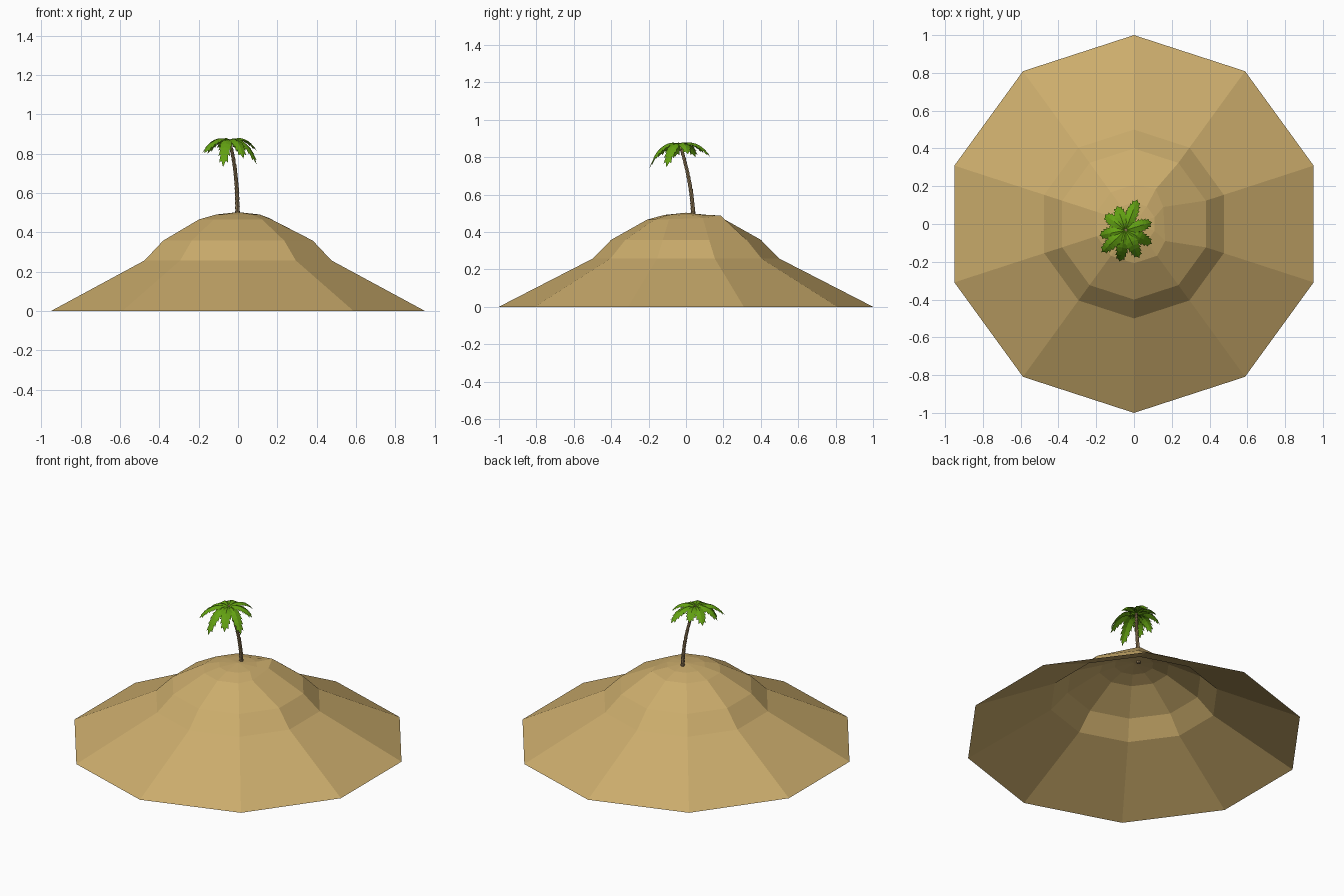
import bpy, bmesh, math
from mathutils import Vector

if "Cube" in bpy.data.objects:
    bpy.data.objects.remove(bpy.data.objects["Cube"])


def material(name, rgb):
    m = bpy.data.materials.new(name)
    m.diffuse_color = (*rgb, 1)
    m.use_nodes = True
    m.node_tree.nodes["Principled BSDF"].inputs["Base Color"].default_value = m.diffuse_color
    return m


SAND = material("sand", (0.60, 0.415, 0.15))
BARK = material("bark", (0.34, 0.235, 0.115))
LEAF = material("leaf_green", (0.125, 0.36, 0.006))


def finish(bm, name, mat):
    me = bpy.data.meshes.new(name)
    bm.to_mesh(me)
    bm.free()
    me.materials.append(mat)
    ob = bpy.data.objects.new(name, me)
    bpy.context.collection.objects.link(ob)
    return ob


def bridge(bm, a, b):
    n = len(a)
    for i in range(n):
        bm.faces.new((a[i], a[(i + 1) % n], b[(i + 1) % n], b[i]))


# Sand hill: open ten-sided shell, slightly uneven near the top
bm = bmesh.new()
rings = []
for r, z in ((1, 0), (0.5, 0.257), (0.4, 0.358), (0.208, 0.466), (0.115, 0.491)):
    ring = []
    for k in range(10):
        a = math.radians(18 + 36 * k)
        ring.append(bm.verts.new((r * math.cos(a), r * math.sin(a), z)))
    if rings:
        bridge(bm, rings[-1], ring)
    rings.append(ring)
apex = bm.verts.new((0, 0, 0.503))
for k in range(10):
    bm.faces.new((rings[-1][k], rings[-1][(k + 1) % 10], apex))
rings[3][0].co = (0.155, 0.09, 0.474)
rings[3][1].co = (0.115, 0.185, 0.488)
rings[3][9].co = (0.165, -0.09, 0.468)
finish(bm, "sand_hill", SAND)

# Palm trunk: curved stack of flared bark segments
def trunk_point(t):
    return Vector((-0.003 - 0.042 * t ** 2.5, 0.038 - 0.071 * t ** 1.7, 0.485 + 0.385 * t))


bm = bmesh.new()
prev = None
SEG = 16
for i in range(SEG):
    r = 0.0115 - 0.0035 * i / SEG
    for t, rad in ((i / SEG, r * 0.88), ((i + 0.95) / SEG, r * 1.1)):
        c = trunk_point(t)
        d = (trunk_point(t + 0.01) - c).normalized()
        u = d.cross(Vector((0, 1, 0))).normalized()
        v = d.cross(u)
        ring = [bm.verts.new(c + rad * (u * math.cos(k * math.tau / 8) + v * math.sin(k * math.tau / 8)))
                for k in range(8)]
        if prev:
            bridge(bm, prev, ring)
        else:
            bm.faces.new(ring[::-1])
        prev = ring
bm.faces.new(prev)
bmesh.ops.recalc_face_normals(bm, faces=bm.faces[:])
finish(bm, "palm_trunk", BARK)

# Palm fronds: arched, folded leaves with serrated edges
CROWN = Vector((-0.045, -0.033, 0.866))
TIPS = [(0.018, 0.13, 0.80), (-0.09, 0.095, 0.82), (-0.155, 0.05, 0.80), (-0.183, -0.06, 0.80),
        (-0.172, -0.15, 0.80), (-0.076, -0.20, 0.732), (0.028, -0.18, 0.775),
        (0.095, -0.105, 0.745), (0.095, 0.01, 0.815)]
N = 8


def frond(index, tip):
    tip = Vector(tip)
    ctrl = CROWN.lerp(tip, 0.6)
    ctrl.z = 0.908
    side = Vector((tip.y - CROWN.y, CROWN.x - tip.x, 0)).normalized()

    def rib(t):
        return CROWN * (1 - t) ** 2 + ctrl * 2 * t * (1 - t) + tip * t * t

    def width(t):
        return 0.005 + 0.031 * math.sin(math.pi * min(1, t ** 0.8)) ** 0.75 if t < 1 else 0

    bm = bmesh.new()
    mid = [bm.verts.new(rib(i / N)) for i in range(N + 1)]
    for s in (-1, 1):
        for i in range(N):
            t0, t1 = i / N, (i + 1) / N
            w0, w1 = width(t0) * 0.72, max(width((t0 + t1) / 2), 0.006)
            down = Vector((0, 0, -0.35))
            a = bm.verts.new(rib(t0) + (side * s + down) * w0)
            if i < N - 1:
                b = bm.verts.new(rib(t1 + 0.03) + (side * s + down) * w1)
                f = (mid[i], a, b, mid[i + 1])
            else:
                f = (mid[i], a, mid[i + 1])
            bm.faces.new(f if s < 0 else f[::-1])
    bm.normal_update()
    if sum(f.normal.z for f in bm.faces) < 0:
        bmesh.ops.reverse_faces(bm, faces=bm.faces[:])
    finish(bm, f"palm_frond_{index}", LEAF)


for i, tip in enumerate(TIPS, 1):
    frond(i, tip)
